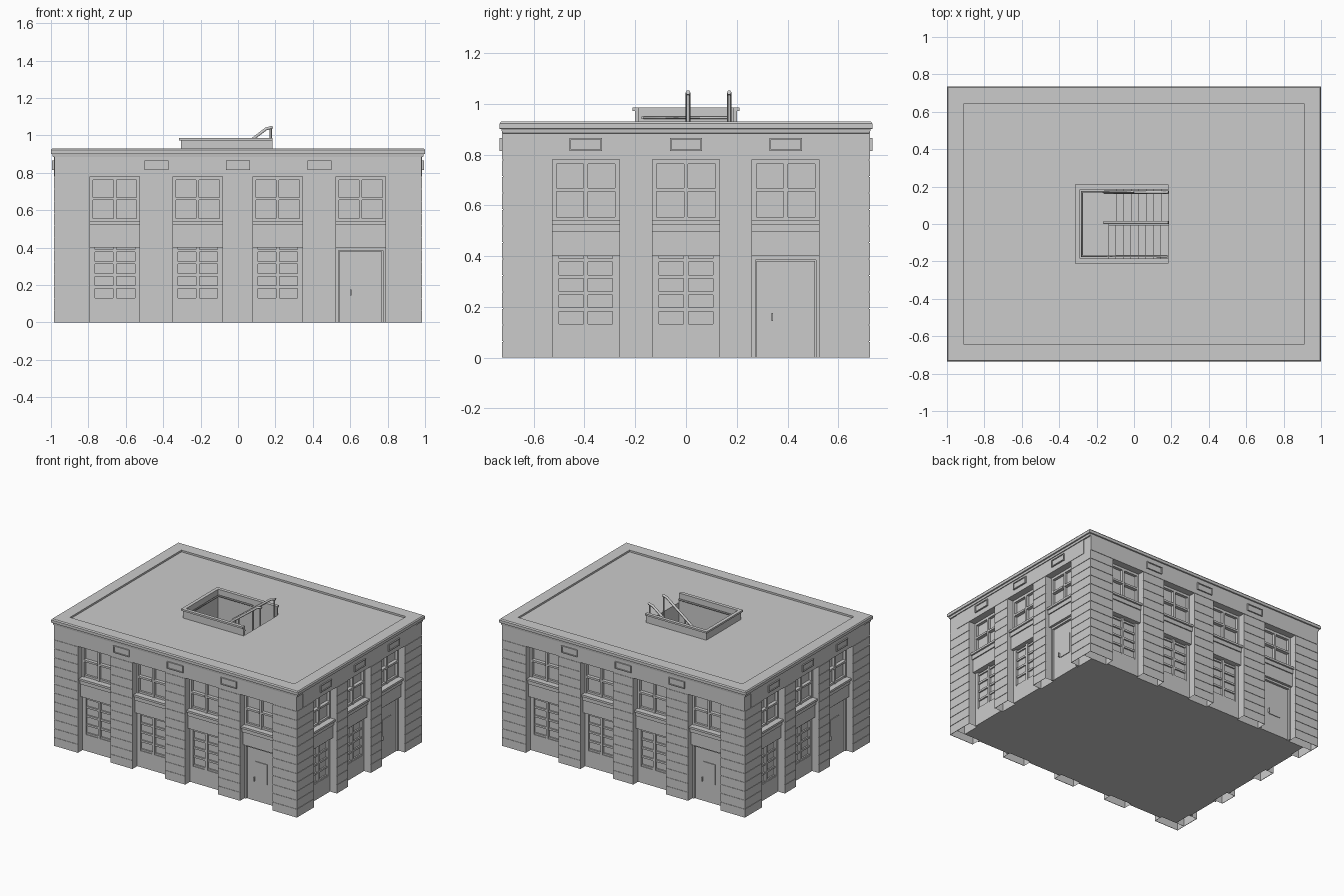
import bpy, bmesh, math
from mathutils import Matrix, Vector

if "Cube" in bpy.data.objects:
    bpy.data.objects.remove(bpy.data.objects["Cube"], do_unlink=True)

grey = bpy.data.materials.new("stone grey")
grey.use_nodes = True
tone = (0.6, 0.6, 0.6, 1)
grey.diffuse_color = tone
grey.node_tree.nodes["Principled BSDF"].inputs["Base Color"].default_value = tone

HALF_W, HALF_D = 0.985, 0.725     # wall faces
RECESS = 0.07                     # depth of the window bays
BAY = 0.132                       # half width of a bay
BAY_TOP, WALL_TOP = 0.78, 0.89
parts = {}


def box(name, lo, hi, turn=Matrix(), open_bottom=False):
    """Add a box to the named part."""
    bm = parts.setdefault(name, bmesh.new())
    size = Vector(hi) - Vector(lo)
    mid = (Vector(hi) + Vector(lo)) / 2
    made = bmesh.ops.create_cube(bm, size=1, matrix=turn @ Matrix.Translation(mid) @ Matrix.Diagonal((*size, 1)))
    if open_bottom:
        faces = {f for v in made["verts"] for f in v.link_faces}
        bmesh.ops.delete(bm, geom=[f for f in faces if f.normal.z < -0.9], context="FACES")


def make(name, bm):
    mesh = bpy.data.meshes.new(name)
    bm.to_mesh(mesh)
    bm.free()
    mesh.materials.append(grey)
    obj = bpy.data.objects.new(name, mesh)
    bpy.context.collection.objects.link(obj)
    return obj


def rail(name, points, radius):
    """Bevelled polyline for handrails and posts."""
    curve = bpy.data.curves.new(name, "CURVE")
    curve.dimensions = "3D"
    curve.bevel_depth, curve.bevel_resolution = radius, 1
    curve.use_fill_caps = True
    line = curve.splines.new("POLY")
    line.points.add(len(points) - 1)
    for p, co in zip(line.points, points):
        p.co = (*co, 1)
    curve.materials.append(grey)
    bpy.context.collection.objects.link(bpy.data.objects.new(name, curve))


def upper_window(add, c):
    z0, z1 = 0.54, BAY_TOP
    add("upper_window_frames", c - BAY, c + BAY, 0.05, RECESS, z1 - 0.018, z1)
    for s in (-1, 1):
        e = c + s * (BAY - 0.008)
        add("upper_window_frames", e - 0.008, e + 0.008, 0.05, RECESS, z0, z1)
        m = c + s * 0.062
        add("upper_meeting_rails", m - 0.054, m + 0.054, 0.045, RECESS, 0.655, 0.669)
        add("upper_sash_bottoms", m - 0.054, m + 0.054, 0.055, RECESS, z0, 0.555)
    add("upper_mullions", c - 0.008, c + 0.008, 0.05, RECESS, z0, z1)


def spandrel(add, c):
    add("window_sills", c - BAY, c + BAY, 0.012, RECESS, 0.525, 0.54)
    add("sill_mouldings", c - BAY, c + BAY, 0.024, RECESS, 0.495, 0.525)
    add("spandrel_panels", c - BAY, c + BAY, 0.032, RECESS, 0.4, 0.495)


def lower_window(add, c):
    for s in (-1, 0, 1):
        e, w = c + s * 0.119, 0.013 if s else 0.009
        add("lower_window_frames", e - w, e + w, 0.055, RECESS, 0, 0.4)
    for i in range(5):
        z = 0.125 + i * 0.0645
        add("lower_window_bars", c - 0.106, c + 0.106, 0.06, RECESS, z - 0.007, z + 0.007)
    add("lower_window_panels", c - 0.106, c + 0.106, 0.055, RECESS, 0, 0.12)


def door(add, c):
    for s in (-1, 1):
        e = c + s * 0.126
        add("door_frames", e - 0.006, e + 0.006, 0.05, RECESS, 0, 0.4)
    add("door_frames", c - 0.12, c + 0.12, 0.05, RECESS, 0.385, 0.4)
    add("door_leaves", c - 0.115, c + 0.115, 0.06, RECESS, 0, 0.38)
    add("door_plates", c - 0.048, c + 0.048, 0.055, 0.06, 0.14, 0.29)
    add("door_handles", c - 0.056, c - 0.05, 0.045, 0.06, 0.145, 0.175)


def wall_side(angle, half, reach, end, bays, signs):
    turn = Matrix.Rotation(angle, 4, "Z")

    def add(name, u0, u1, d0, d1, z0, z1, hollow=False):
        box(name, (u0, d0 - reach, z0), (u1, d1 - reach, z1), turn, hollow)

    # Piers between the bays, faced with shallow stone courses
    edges = [-end] + [b + s * BAY for b in bays for s in (-1, 1)] + [end]
    for u0, u1 in zip(edges[::2], edges[1::2]):
        add("piers", u0, u1, 0.003, RECESS, 0, BAY_TOP, True)
        f0, f1 = (max(u0, -half), min(u1, half))
        f0 = -half if u0 == -end else f0
        f1 = half if u1 == end else f1
        for i in range(12):
            add("stone_courses", f0, f1, 0, 0.003, i * 0.065, i * 0.065 + 0.061)
    add("wall_heads", -end, end, 0, RECESS, BAY_TOP, WALL_TOP)

    # Bays: the last one on each side holds the door
    for b in bays:
        upper_window(add, b)
        spandrel(add, b)
        (door if b == bays[-1] else lower_window)(add, b)

    # Framed wall plaques below the cornice
    for s in signs:
        add("plaques", s - 0.06, s + 0.06, -0.003, 0.01, 0.818, 0.862)
        for z in (0.815, 0.86):
            add("plaque_frames", s - 0.064, s + 0.064, -0.009, 0.01, z, z + 0.006)
        for e in (-0.061, 0.061):
            add("plaque_frames", s + e - 0.003, s + e + 0.003, -0.009, 0.01, 0.815, 0.866)


long_bays, short_bays = (-0.658, -0.216, 0.212, 0.656), (-0.395, 0, 0.393)
for k in range(4):
    if k % 2 == 0:
        wall_side(k * math.pi / 2, HALF_W, HALF_D, HALF_W - 0.003, long_bays, (-0.435, 0, 0.435))
    else:
        wall_side(k * math.pi / 2, HALF_D, HALF_W, HALF_D - RECESS, short_bays, short_bays)

# Building core
core_w, core_d = HALF_W - RECESS, HALF_D - RECESS
box("building_core", (-core_w, -core_d, 0), (core_w, core_d, WALL_TOP))

# Roof hatch curb, open on the stair exit side
X0, X1, Y, DECK = -0.29, 0.185, 0.185, 0.917
for s in (-1, 1):
    y0, y1 = sorted((s * Y, s * 0.2))
    box("hatch_curb", (-0.305, y0, DECK), (X1, y1, 0.975))
    y0, y1 = sorted((s * Y, s * 0.21))
    box("hatch_lip", (-0.315, y0, 0.972), (X1, y1, 0.985))
box("hatch_curb", (-0.305, -Y, DECK), (X0, Y, 0.975))
box("hatch_lip", (-0.315, -Y, 0.972), (X0, Y, 0.985))

# Switchback stairs inside the hatch
for i in range(8):
    x, z = X1 - 0.04 * i, DECK - 0.035 * (i + 1)
    box("upper_stairs", (x - 0.04, 0.005, z - 0.05), (x, Y, z))
    x, z = -0.135 + 0.04 * i, 0.637 - 0.035 * (i + 1)
    box("lower_stairs", (x, -Y, z - 0.05), (x + 0.04, -0.005, z))
box("stair_landing", (X0, -Y, 0.6), (-0.135, Y, 0.637))

objs = {name: make(name, bm) for name, bm in parts.items()}

# Roof slab with cornice, raised rim and sunken deck
bm = bmesh.new()
rings = []
for inset, z in ((0.02, 0.883), (0.01, 0.885), (0.008, 0.9), (0, 0.902),
                 (0, 0.922), (0.006, 0.93), (0.09, 0.93), (0.09, DECK)):
    w, d = 1 - inset, 0.735 - inset
    rings.append([bm.verts.new((sx * w, sy * d, z)) for sx, sy in ((-1, -1), (1, -1), (1, 1), (-1, 1))])
for a, b in zip(rings, rings[1:]):
    for i in range(4):
        j = (i + 1) % 4
        bm.faces.new((a[i], a[j], b[j], b[i]))
bm.faces.new(rings[0][::-1])
bm.faces.new(rings[-1])
roof = make("roof_and_cornice", bm)

# Cut the stairwell through roof and core
box("stairwell_cutter", (X0, -Y, 0.3), (X1, Y, 1.2))
cutter = make("stairwell_cutter", parts["stairwell_cutter"])
cutter.hide_render = True
for target in (roof, objs["building_core"]):
    mod = target.modifiers.new("stairwell", "BOOLEAN")
    mod.object, mod.operation, mod.solver = cutter, "DIFFERENCE", "EXACT"
    bpy.context.view_layer.objects.active = target
    bpy.ops.object.modifier_apply(modifier=mod.name)
bpy.data.objects.remove(cutter, do_unlink=True)

# Handrails rising out of the stairwell
for name, y in (("centre", 0.008), ("side", 0.17)):
    rail(name + "_handrail", [(-0.16, y, 0.8), (0.15, y, 1.035), (0.185, y, 1.045)], 0.009)
    for x, z0, z1 in ((0.175, DECK - 0.03, 1.04), (0, 0.75, 0.92), (-0.14, 0.637, 0.815)):
        rail(name + "_rail_post", [(x, y, z0), (x, y, z1)], 0.006)
rail("wall_rail", [(0.18, -0.172, 0.945), (-0.278, -0.172, 0.945), (-0.278, 0.172, 0.945), (0, 0.172, 0.945)], 0.006)
